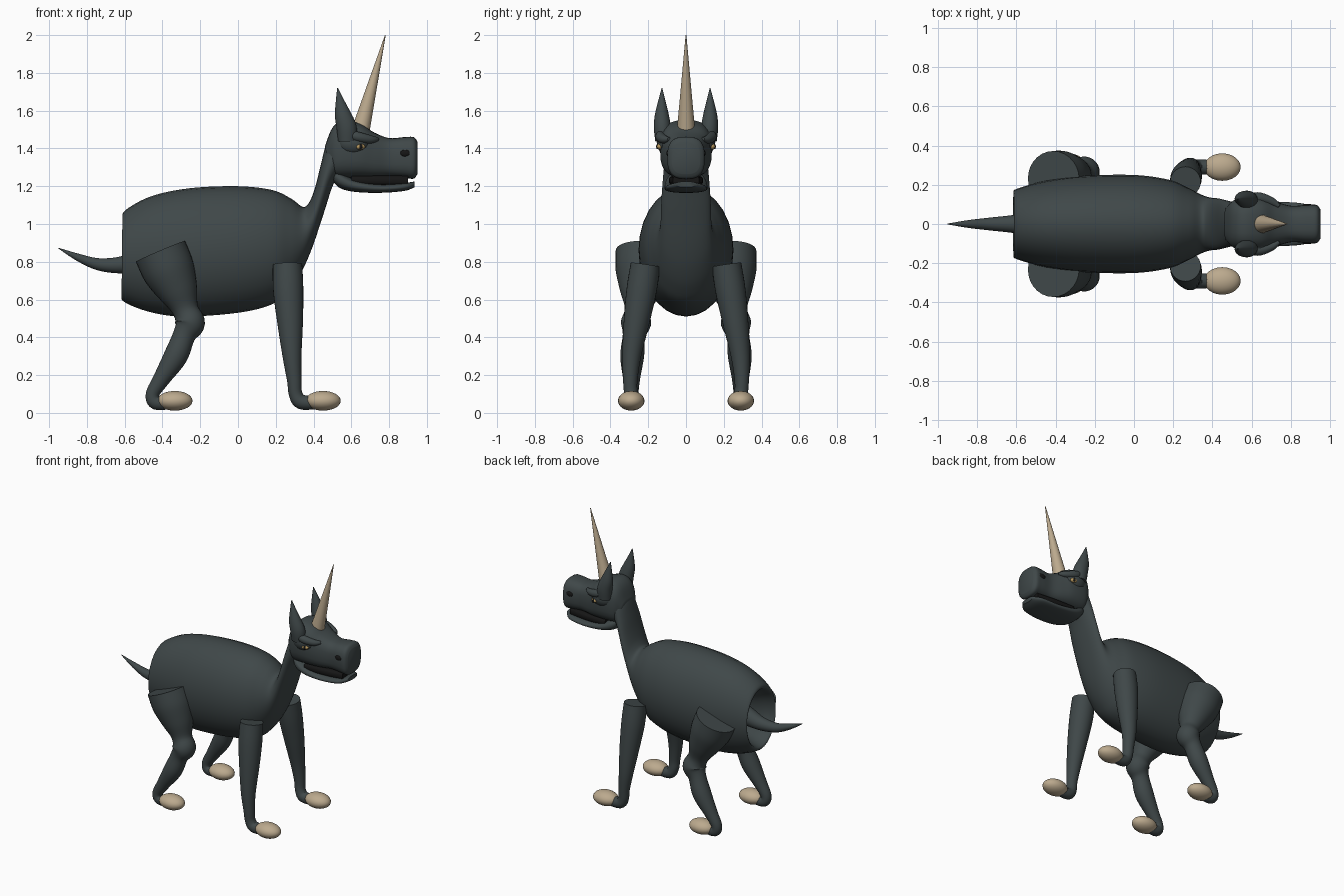
import bpy, bmesh, math
from mathutils import Vector, Matrix

cube = bpy.data.objects.get("Cube")
if cube:
    bpy.data.objects.remove(cube, do_unlink=True)


def material(name, r, g, b):
    mat = bpy.data.materials.new(name)
    mat.use_nodes = True
    mat.diffuse_color = (r, g, b, 1)
    mat.node_tree.nodes["Principled BSDF"].inputs["Base Color"].default_value = (r, g, b, 1)
    return mat


HIDE = material("slate hide", 0.05, 0.064, 0.066)
HORN = material("tan horn", 0.5, 0.4, 0.27)
DARK = material("dark mouth", 0.008, 0.008, 0.008)
EYE = material("amber eye", 0.5, 0.33, 0.12)


def finish(name, bm, mat, mirrored):
    """Turn a bmesh into a smooth object, optionally mirrored to the other flank."""
    bmesh.ops.recalc_face_normals(bm, faces=bm.faces)
    mesh = bpy.data.meshes.new(name)
    bm.to_mesh(mesh)
    bm.free()
    mesh.materials.append(mat)
    obj = bpy.data.objects.new(name, mesh)
    bpy.context.collection.objects.link(obj)
    bpy.ops.object.select_all(action="DESELECT")
    obj.select_set(True)
    bpy.context.view_layer.objects.active = obj
    bpy.ops.object.shade_smooth_by_angle(angle=math.radians(50))
    if mirrored:
        mod = obj.modifiers.new("both sides", "MIRROR")
        mod.use_axis = (False, True, False)
        mod.use_mirror_merge = False
    return obj


def refine(keys, steps):
    """Catmull-Rom interpolation through a list of section tuples."""
    out = []
    for i in range(len(keys) - 1):
        a, b, c, d = (keys[max(0, min(len(keys) - 1, i + k))] for k in (-1, 0, 1, 2))
        for s in range(steps):
            t = s / steps
            out.append([q + t / 2 * (r - p + t * (2*p - 5*q + 4*r - w + t * (3*(q - r) + w - p)))
                        for p, q, r, w in zip(a, b, c, d)])
    out.append(list(keys[-1]))
    return out


def loft(name, frames, mat, mirrored=False, power=1.0, sides=28):
    """Skin closed rings; each frame is centre, horizontal axis, vertical axis."""
    bm = bmesh.new()
    shape = lambda v: math.copysign(abs(v) ** power, v)
    angles = [2 * math.pi * i / sides for i in range(sides)]
    rings = [[bm.verts.new(c + u * shape(math.cos(a)) + v * shape(math.sin(a))) for a in angles]
             for c, u, v in frames]
    for low, high in zip(rings, rings[1:]):
        for i in range(sides):
            j = (i + 1) % sides
            bm.faces.new((low[i], low[j], high[j], high[i]))
    bm.faces.new(rings[0])
    bm.faces.new(rings[-1])
    return finish(name, bm, mat, mirrored)


def profile(name, keys, mat, power=1.0, steps=5):
    """Symmetric form from sections: top x, top z, bottom x, bottom z, half width."""
    frames = []
    for tx, tz, bx, bz, w in refine(keys, steps):
        top, bottom = Vector((tx, 0, tz)), Vector((bx, 0, bz))
        frames.append(((top + bottom) / 2, Vector((0, w, 0)), (top - bottom) / 2))
    return loft(name, frames, mat, power=power)


def tube(name, keys, mat, mirrored=False, flat=1.0, steps=5):
    """Limb along a path of x, y, z, radius; flat scales the sideways width."""
    pts = refine(keys, steps)
    pos = [Vector(p[:3]) for p in pts]
    frames = []
    for i, p in enumerate(pts):
        t = (pos[min(i + 1, len(pos) - 1)] - pos[max(i - 1, 0)]).normalized()
        side = Vector((0, 1, 0))
        side = (side - t * side.dot(t)).normalized()
        r = max(p[3], 0.001)
        frames.append((pos[i], side * r * flat, t.cross(side) * r))
    return loft(name, frames, mat, mirrored)


def ellipsoid(name, centre, radii, mat, mirrored=True):
    bm = bmesh.new()
    place = Matrix.Translation(centre) @ Matrix.Diagonal((*radii, 1))
    bmesh.ops.create_uvsphere(bm, u_segments=24, v_segments=16, radius=1, matrix=place)
    return finish(name, bm, mat, mirrored)


# Barrel with a hollow rump, running up into the neck
profile("body_and_neck", [
    (-.44, .95, -.44, .69, .07), (-.54, 1.0, -.54, .64, .14),
    (-.61, 1.04, -.615, .61, .165), (-.58, 1.085, -.58, .575, .185),
    (-.45, 1.15, -.45, .53, .22), (-.25, 1.19, -.28, .51, .245),
    (0, 1.2, 0, .53, .25), (.18, 1.18, .18, .575, .225),
    (.28, 1.135, .27, .65, .185), (.345, 1.09, .34, .755, .15),
    (.38, 1.12, .395, .88, .135), (.41, 1.2, .455, 1.06, .13),
    (.44, 1.32, .505, 1.21, .12), (.47, 1.43, .56, 1.29, .11),
    (.52, 1.5, .62, 1.36, .1)], HIDE)

# Head, jaw and mouth
profile("head", [
    (.46, 1.41, .49, 1.27, .085), (.5, 1.51, .515, 1.25, .12),
    (.56, 1.55, .56, 1.245, .135), (.65, 1.53, .64, 1.245, .135),
    (.72, 1.485, .72, 1.245, .115), (.8, 1.455, .8, 1.25, .093),
    (.88, 1.46, .88, 1.245, .097), (.93, 1.46, .93, 1.24, .097),
    (.95, 1.435, .95, 1.265, .075)], HIDE, power=.7)
profile("lower_jaw", [
    (.5, 1.29, .5, 1.23, .07), (.54, 1.275, .54, 1.19, .1),
    (.62, 1.235, .62, 1.17, .113), (.75, 1.212, .75, 1.165, .113),
    (.88, 1.218, .88, 1.175, .1), (.935, 1.225, .935, 1.195, .055)], HIDE, power=.8)
profile("mouth_inside", [
    (.6, 1.26, .6, 1.2, .09), (.75, 1.26, .75, 1.2, .088),
    (.9, 1.26, .9, 1.2, .07)], DARK, power=.6)

# Face details on both sides
ellipsoid("cheeks", (.61, .1, 1.43), (.085, .055, .065), HIDE)
tube("brows", [(.56, .125, 1.485, .02), (.63, .135, 1.462, .027),
               (.7, .115, 1.448, .022), (.74, .09, 1.45, .01)], HIDE, True)
ellipsoid("eyes", (.645, .137, 1.41), (.027, .019, .016), EYE)
ellipsoid("pupils", (.65, .151, 1.41), (.009, .007, .014), DARK)
ellipsoid("nostrils", (.885, .094, 1.375), (.026, .009, .018), DARK)
tube("ears", [(.58, .12, 1.44, .05), (.575, .125, 1.51, .053), (.555, .128, 1.58, .043),
              (.538, .128, 1.66, .02), (.527, .127, 1.72, .002)], HIDE, True, flat=.85)
tube("horn", [(.645, 0, 1.48, .05), (.658, 0, 1.53, .045), (.78, 0, 2.0, .002)], HORN, steps=1)

# Tail
tube("tail", [(-.42, 0, .84, .07), (-.52, 0, .805, .06), (-.62, 0, .783, .045),
              (-.74, 0, .787, .032), (-.85, 0, .825, .019), (-.95, 0, .872, .002)], HIDE)

# Front legs, flat topped at the shoulder
tube("front_legs", [
    (.262, .215, .785, .078), (.266, .235, .65, .08), (.276, .262, .48, .068),
    (.286, .288, .3, .05), (.298, .295, .17, .038), (.305, .292, .1, .036),
    (.335, .29, .058, .039), (.42, .29, .055, .035)], HIDE, True)

# Hind legs with a broad thigh, pinched knee and slanting shin
tube("hind_legs", [
    (-.41, .23, .855, .142), (-.365, .235, .75, .138), (-.315, .245, .64, .105),
    (-.278, .255, .545, .069), (-.255, .265, .475, .08), (-.285, .275, .41, .06),
    (-.33, .285, .3, .063), (-.405, .288, .18, .045), (-.452, .288, .1, .036),
    (-.435, .286, .055, .038), (-.36, .285, .055, .035)], HIDE, True)

# Hooves
for name, x in (("front_hooves", .45), ("hind_hooves", -.335)):
    ellipsoid(name, (x, .29, .064), (.094, .07, .052), HORN)
